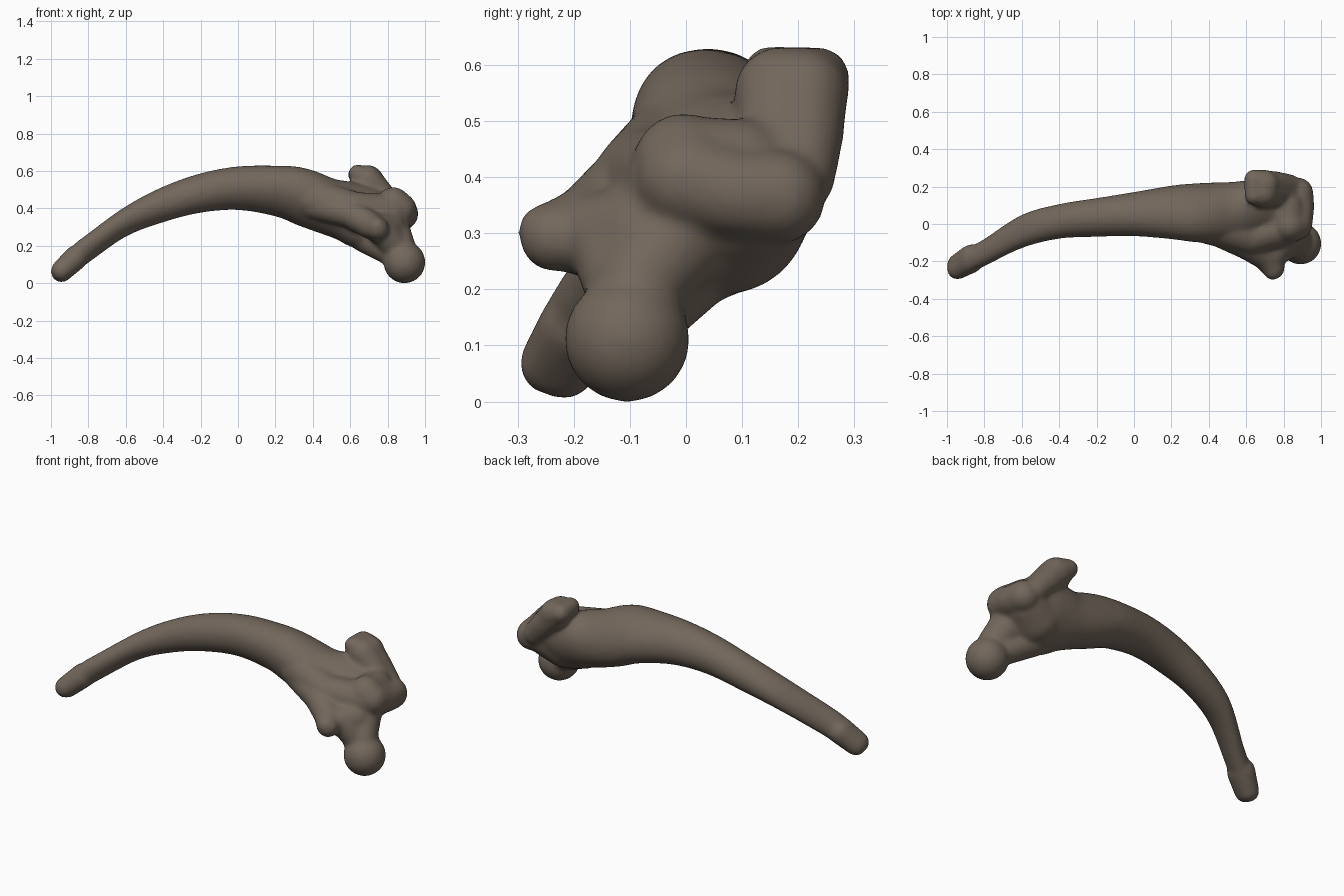
import bpy, bmesh, math
from mathutils import Vector, Matrix

if "Cube" in bpy.data.objects:
    bpy.data.objects.remove(bpy.data.objects["Cube"], do_unlink=True)

bm = bmesh.new()


def smooth_path(points, steps):
    """Catmull-Rom interpolation of equally sized tuples."""
    pts = [Vector(p) for p in points]
    pts = [pts[0]] + pts + [pts[-1]]
    out = []
    for a, b, c, d in zip(pts, pts[1:], pts[2:], pts[3:]):
        for i in range(steps):
            t = i / steps
            out.append(b + (c - a) * (t / 2)
                       + (a * 2 - b * 5 + c * 4 - d) * (t * t / 2)
                       + (b * 3 - a - c * 3 + d) * (t ** 3 / 2))
    return out + [pts[-1]]


def ball(x, y, z, r):
    bmesh.ops.create_icosphere(bm, subdivisions=3, radius=r,
                               matrix=Matrix.Translation((x, y, z)))


def chain(*points, steps=8):
    """Rounded limb through points given as x, y, z, radius."""
    for a, b in zip(points, points[1:]):
        a, b = Vector(a), Vector(b)
        for i in range(steps + 1):
            ball(*a.lerp(b, i / steps))


def shaft(sections, sides=32):
    """Closed loft of upright ellipses: x, y, z, half width, half height, lean."""
    rings = []
    for x, y, z, w, h, lean in sections:
        ring = []
        for k in range(sides):
            a = math.tau * k / sides
            up = h * math.sin(a)
            ring.append(bm.verts.new((x, y + w * math.cos(a) + lean * up, z + up)))
        rings.append(ring)
    for r, s in zip(rings, rings[1:]):
        for k in range(sides):
            n = (k + 1) % sides
            bm.faces.new((r[k], r[n], s[n], s[k]))
    bm.faces.new(rings[0][::-1])
    bm.faces.new(rings[-1])


# Curved shaft, widening toward the joint
shaft(smooth_path([
    (-.94, -.225, .072, .05, .055, 0),
    (-.88, -.193, .128, .068, .076, 0),
    (-.8, -.153, .188, .074, .08, 0),
    (-.6, -.04, .33, .09, .082, 0),
    (-.4, .014, .421, .093, .096, 0),
    (-.2, .035, .482, .104, .106, 0),
    (0, .053, .508, .118, .117, -.1),
    (.2, .062, .493, .141, .136, -.2),
    (.32, .06, .466, .154, .157, -.2),
    (.42, .06, .435, .16, .162, -.15),
    (.52, .058, .397, .167, .16, 0),
    (.6, .058, .37, .172, .174, .2),
    (.7, .072, .35, .16, .172, .3),
    (.8, .09, .37, .135, .11, .3)], 6))

# Blunt, slightly flattened tip
for s in (-1, 1):
    chain((-.944, -.229 + s * .012, .064 - s * .004, .057),
          (-.87, -.186 + s * .012, .134, .066))

# Round head with its neck and the web beneath
ball(.89, -.105, .111, .113)
chain((.875, -.1, .12, .098), (.865, -.085, .21, .08), (.8, 0, .32, .11))
chain((.84, -.08, .16, .08), (.68, .01, .25, .088))
chain((.84, -.1, .2, .08), (.78, -.13, .28, .08))

# Joint body
chain((.72, .07, .34, .15), (.8, .11, .365, .125))

# Outer joint lump
chain((.83, -.005, .425, .09), (.865, 0, .395, .09),
      (.885, .09, .37, .08), (.875, .165, .365, .085))
chain((.83, 0, .42, .09), (.82, .1, .42, .085))

# Broad hooked upper process
for y in (.168, .207):
    chain((.83, y - .005, .4, .065), (.76, y, .475, .075), (.69, y, .55, .083))
chain((.64, .15, .585, .05), (.64, .24, .58, .052), (.7, .21, .55, .08))

# Front tubercle, the ridge that runs to it and the slope above
chain((.4, -.02, .42, .08), (.6, -.115, .37, .075),
      (.7, -.17, .315, .075), (.745, -.235, .292, .062))
chain((.72, -.19, .31, .065), (.742, -.252, .304, .049))
chain((.73, -.19, .295, .07), (.8, -.07, .29, .1))
chain((.4, 0, .45, .11), (.62, -.07, .395, .095), (.82, -.02, .385, .09))

bmesh.ops.recalc_face_normals(bm, faces=bm.faces[:])
mesh = bpy.data.meshes.new("curved_bone")
bm.to_mesh(mesh)
bm.free()
bone = bpy.data.objects.new("curved_bone", mesh)
bpy.context.collection.objects.link(bone)

# Fuse the parts into one softened surface
fuse = bone.modifiers.new("fuse", "REMESH")
fuse.mode = "VOXEL"
fuse.voxel_size = .01
fuse.use_smooth_shade = True
soften = bone.modifiers.new("soften", "SMOOTH")
soften.factor = .5
soften.iterations = 18

# Weathered brown material
brown = bpy.data.materials.new("weathered_brown")
brown.use_nodes = True
color = (.17, .135, .105, 1)
brown.diffuse_color = color
shader = brown.node_tree.nodes["Principled BSDF"]
shader.inputs["Base Color"].default_value = color
shader.inputs["Roughness"].default_value = .8
mesh.materials.append(brown)
